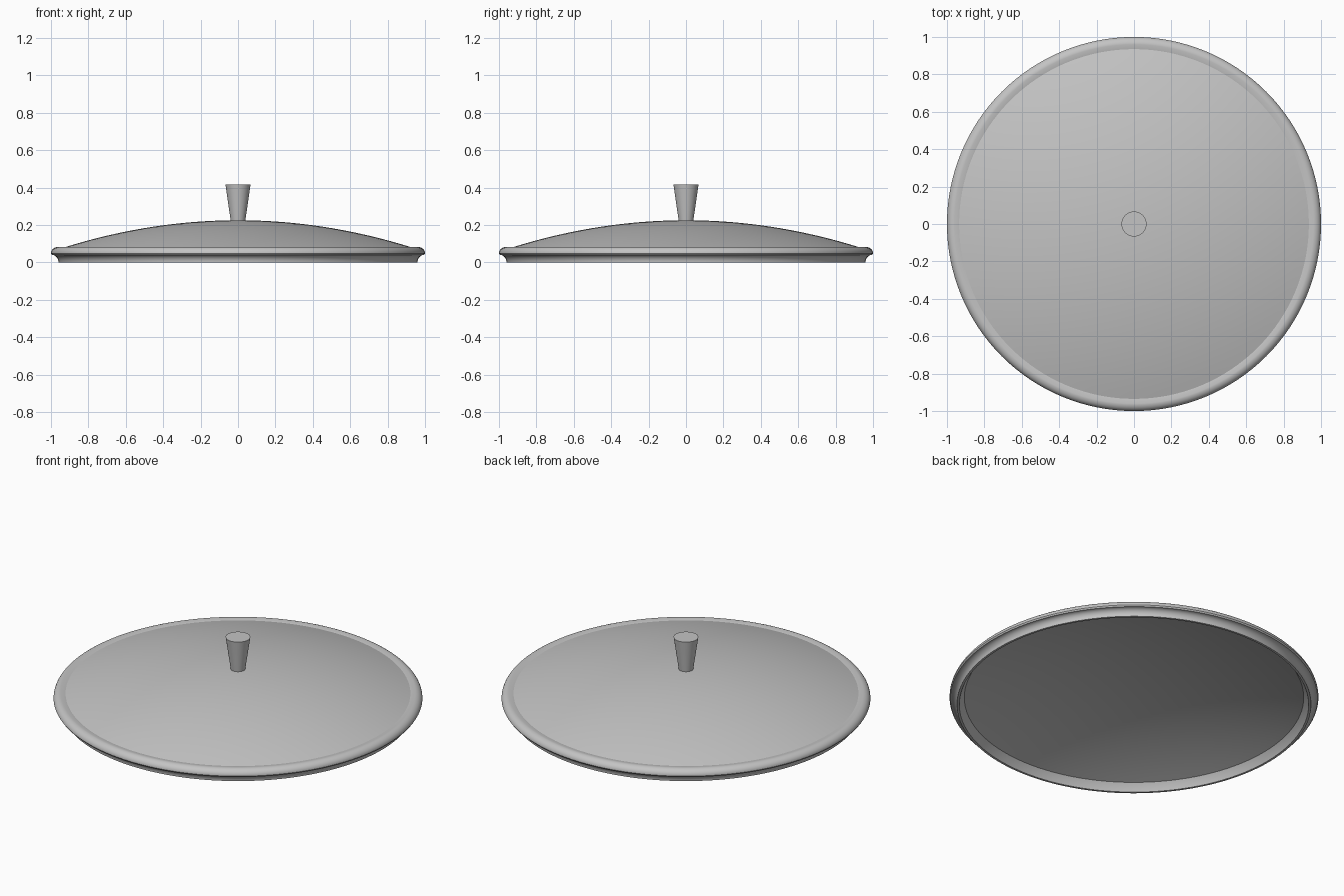
import bpy
import bmesh
import math

if "Cube" in bpy.data.objects:
    bpy.data.objects.remove(bpy.data.objects["Cube"], do_unlink=True)

# Single plain grey finish
GREY = (0.55, 0.55, 0.55, 1)
grey = bpy.data.materials.new("plain_grey")
grey.diffuse_color = GREY
grey.use_nodes = True
grey.node_tree.nodes["Principled BSDF"].inputs["Base Color"].default_value = GREY


def lathe(name, profile, closed=False, segments=128):
    """Spin an (r, z) profile, running upward on the outside, round z."""
    bm = bmesh.new()
    verts = [bm.verts.new((r, 0, z)) for r, z in profile]
    pairs = list(zip(verts, verts[1:]))
    if closed:
        pairs.append((verts[-1], verts[0]))
    edges = [bm.edges.new(pair) for pair in pairs]
    bmesh.ops.spin(bm, geom=verts + edges, axis=(0, 0, 1), cent=(0, 0, 0),
                   angle=math.tau, steps=segments, use_duplicate=False)
    bmesh.ops.remove_doubles(bm, verts=bm.verts, dist=0.0002)
    bmesh.ops.recalc_face_normals(bm, faces=bm.faces)
    mesh = bpy.data.meshes.new(name)
    bm.to_mesh(mesh)
    bm.free()
    obj = bpy.data.objects.new(name, mesh)
    bpy.context.collection.objects.link(obj)
    mesh.materials.append(grey)
    bpy.ops.object.select_all(action="DESELECT")
    obj.select_set(True)
    bpy.context.view_layer.objects.active = obj
    bpy.ops.object.shade_smooth_by_angle(angle=math.radians(35))
    return obj


def arc(cr, cz, rr, rz, start, end, steps=8):
    """Points on an elliptical arc, angles in degrees."""
    angles = [math.radians(start + (end - start) * i / steps) for i in range(steps + 1)]
    return [(cr + rr * math.cos(a), cz + rz * math.sin(a)) for a in angles]


def dome_curve(radius, low, high, steps=24):
    """Shallow bowl section from the edge in to the axis."""
    return [(radius * (1 - i / steps), high - (high - low) * (1 - i / steps) ** 2)
            for i in range(steps + 1)]


# Domed shell, with an even thickness
outer = dome_curve(0.935, 0.078, 0.225)
inner = dome_curve(0.92, 0.045, 0.195)
lathe("lid_dome", inner[::-1] + outer)

# Rolled rim: rounded bead above, hollow cove below, flared inner wall
bead = arc(0.96, 0.048, 0.04, 0.035, 0, 90)
cove = arc(0.995, 0.0, 0.035, 0.04, 180, 90)
rim = [(0.92, 0.045), (0.935, 0.025), (0.947, 0.0)] + cove + bead + [(0.935, 0.078)]
lathe("lid_rim", rim, closed=True)

# Tapered knob
lathe("lid_knob", [(0, 0.215), (0.038, 0.215), (0.067, 0.415), (0, 0.415)], segments=64)
